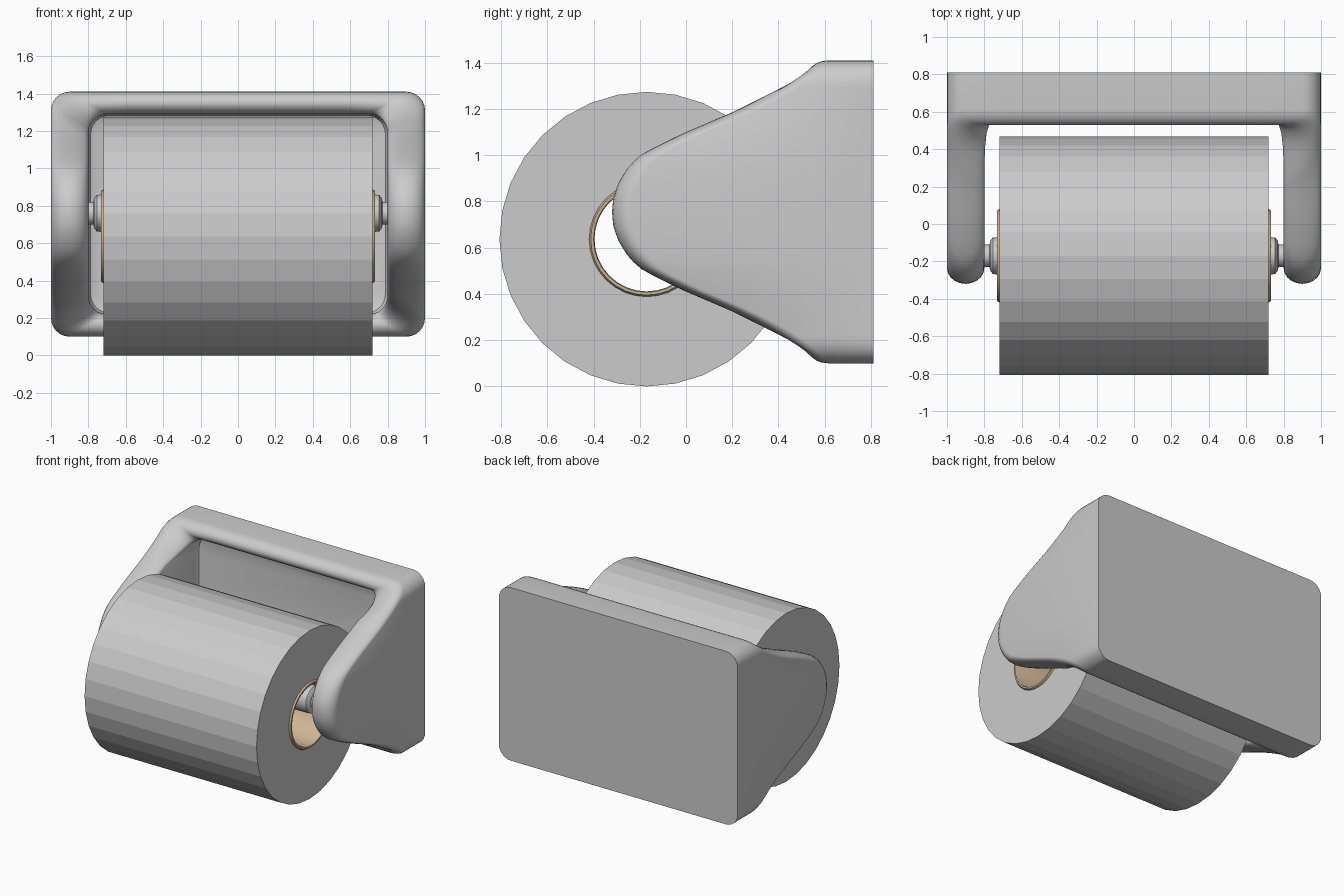
import bpy, bmesh, math

if "Cube" in bpy.data.objects:
    bpy.data.objects.remove(bpy.data.objects["Cube"])

CZ = 0.755          # mid height of the bracket
AXIS_Y = -0.17      # y of roll and spindle


def finish(name, bm, angle=None, color=None):
    bmesh.ops.recalc_face_normals(bm, faces=bm.faces)
    me = bpy.data.meshes.new(name)
    bm.to_mesh(me)
    bm.free()
    ob = bpy.data.objects.new(name, me)
    bpy.context.collection.objects.link(ob)
    if color:
        mat = bpy.data.materials.new(name + "_material")
        mat.diffuse_color = color
        mat.use_nodes = True
        mat.node_tree.nodes["Principled BSDF"].inputs["Base Color"].default_value = mat.diffuse_color
        me.materials.append(mat)
    if angle:
        bpy.ops.object.select_all(action='DESELECT')
        ob.select_set(True)
        bpy.context.view_layer.objects.active = ob
        bpy.ops.object.shade_smooth_by_angle(angle=math.radians(angle))
    return ob


def skin(bm, rings, close=False):
    """Bridge equal-length closed rings of verts with quads."""
    n = len(rings[0])
    pairs = list(zip(rings, rings[1:]))
    if close:
        pairs.append((rings[-1], rings[0]))
    for a, b in pairs:
        for i in range(n):
            j = (i + 1) % n
            bm.faces.new((a[i], a[j], b[j], b[i]))


def lathe(name, profile, z, seg, closed, angle=None, color=None):
    """Turn (x, radius) points around an axis parallel to x."""
    bm = bmesh.new()
    rings = [[bm.verts.new((x, AXIS_Y + r * math.sin(2 * math.pi * i / seg),
                            z + r * math.cos(2 * math.pi * i / seg)))
              for i in range(seg)] for x, r in profile]
    skin(bm, rings, closed)
    if not closed:
        bm.faces.new(rings[0])
        bm.faces.new(rings[-1])
    return finish(name, bm, angle, color)


# Front edge of the bracket: y against distance from mid height
EDGE = [(0, -.32), (.06, -.315), (.12, -.295), (.18, -.26), (.22, -.225),
        (.25, -.19), (.29, -.115), (.345, 0), (.43, .2), (.49, .32),
        (.535, .40), (.58, .455), (.615, .495), (.655, .53)]


def front_y(d):
    for (d0, y0), (d1, y1) in zip(EDGE, EDGE[1:]):
        if d <= d1:
            return y0 + (y1 - y0) * (d - d0) / (d1 - d0)
    return EDGE[-1][1]


def frame_loop(u):
    """Rounded rectangle inset by u (0 outer, 1 inner): (x, dz, front y)."""
    w, h, r = 1 - .2 * u, .655 - .12 * u, .1
    sides, tops, arc = 32, 8, 6
    half = []
    for i in range(sides):
        half.append((w, (h - r) * (2 * i / sides - 1)))
    for i in range(arc):
        a = math.pi / 2 * i / arc
        half.append((w - r + r * math.cos(a), h - r + r * math.sin(a)))
    for i in range(tops):
        half.append(((w - r) * (1 - 2 * i / tops), h))
    for i in range(arc):
        a = math.pi / 2 * (1 + i / arc)
        half.append((-w + r + r * math.cos(a), h - r + r * math.sin(a)))
    pts = half + [(-x, -d) for x, d in half]
    out = []
    for x, d in pts:
        e = abs(d)
        e += (.655 - h) * max(0, (e - h + r) / r)
        out.append((x, d, front_y(e)))
    return out


# Bracket: wall plate, two arms and a shallow pocket, skinned from frame loops
bm = bmesh.new()
sections = [(0, None, .81)]
for k in range(11):
    a = math.pi * k / 10
    sections.append(((1 - math.cos(a)) / 2, .085 * (1 - math.sin(a)), None))
sections += [(1, None, .635), (1.06, None, .66), (1.25, None, .675)]
rings = []
for u, off, y in sections:
    rings.append([bm.verts.new((x, y if off is None else f + off, CZ + d))
                  for x, d, f in frame_loop(u)])
skin(bm, rings)
bm.faces.new(rings[0])
bm.faces.new(rings[-1])
finish("bracket", bm, 40)

# Paper roll, faceted
lathe("paper_roll", [(-.72, .248), (-.72, .637), (.72, .637), (.72, .248)],
      .637, 32, True)

# Cardboard tube with softened ends
lathe("cardboard_tube", [(-.732, .23), (-.732, .242), (-.722, .249),
                         (.722, .249), (.732, .242), (.732, .23),
                         (.722, .226), (-.722, .226)],
      .637, 32, True, 35, (.60, .46, .29, 1))

# Spindle resting in the arms
end = [(.84, .06), (.772, .06), (.77, .078), (.755, .098), (.72, .1)]
lathe("spindle", [(-x, r) for x, r in end] + end[::-1], .76, 24, False, 35)
